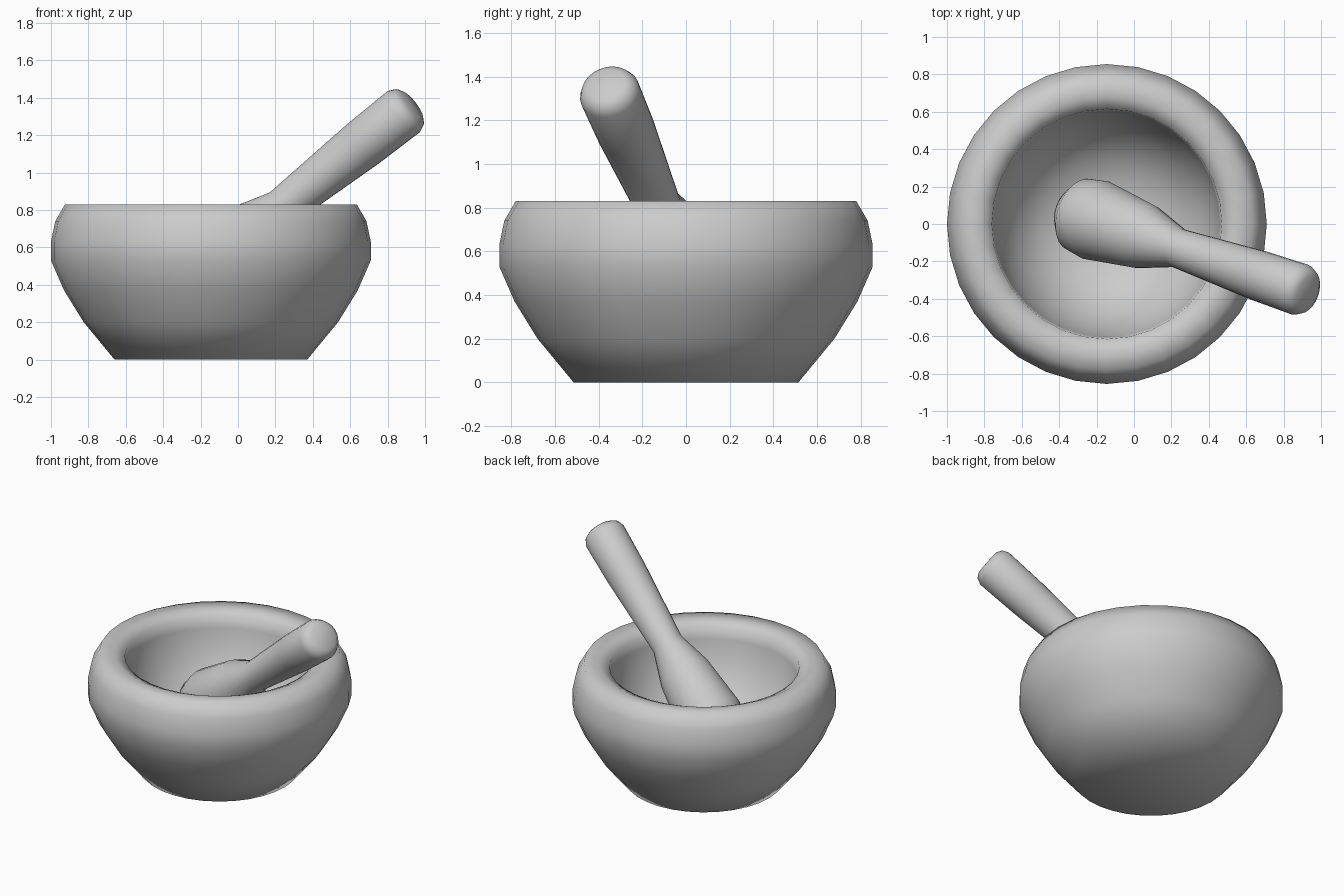
import bpy
import bmesh
from math import pi
from mathutils import Vector

cube = bpy.data.objects.get("Cube")
if cube:
    bpy.data.objects.remove(cube)

stone = bpy.data.materials.new("grey stone")
stone.use_nodes = True
colour = (0.6, 0.6, 0.6, 1)
stone.diffuse_color = colour
stone.node_tree.nodes["Principled BSDF"].inputs["Base Color"].default_value = colour


def lathe(name, profile, sides):
    """Spin (radius, height) points about z into a smooth closed solid."""
    bm = bmesh.new()
    verts = [bm.verts.new((r, 0, z)) for r, z in profile]
    edges = [bm.edges.new(pair) for pair in zip(verts, verts[1:])]
    bmesh.ops.spin(bm, geom=verts + edges, cent=(0, 0, 0), axis=(0, 0, 1),
                   angle=2 * pi, steps=sides)
    bmesh.ops.remove_doubles(bm, verts=bm.verts, dist=0.0005)
    bmesh.ops.recalc_face_normals(bm, faces=bm.faces)
    for face in bm.faces:
        face.smooth = True
    mesh = bpy.data.meshes.new(name)
    bm.to_mesh(mesh)
    bm.free()
    mesh.materials.append(stone)
    obj = bpy.data.objects.new(name, mesh)
    bpy.context.collection.objects.link(obj)
    return obj


# Bowl: base, flared wall, thick rim, rounded hollow
bowl = lathe("mortar_bowl", [
    (0, 0), (0.515, 0), (0.68, 0.2), (0.785, 0.37), (0.855, 0.53),
    (0.855, 0.63), (0.832, 0.74), (0.78, 0.83), (0.68, 0.83),
    (0.615, 0.80), (0.605, 0.72), (0.57, 0.57), (0.49, 0.41),
    (0.35, 0.27), (0.18, 0.21), (0, 0.2)], 32)
bowl.location.x = -0.145

# Pestle: rounded grip, narrow neck, bulbous grinding head, leaning in the bowl
pestle = lathe("pestle", [
    (0, 0.065), (0.09, 0.06), (0.122, 0.04), (0.14, 0), (0.135, -0.29),
    (0.105, -0.857), (0.175, -1.095), (0.218, -1.438), (0.2, -1.55),
    (0.13, -1.62), (0, -1.645)], 24)
lean = Vector((0.758, -0.258, 0.599))
pestle.rotation_mode = 'QUATERNION'
pestle.rotation_quaternion = lean.to_track_quat('Z', 'Y')
pestle.location = (0.885, -0.35, 1.325)
